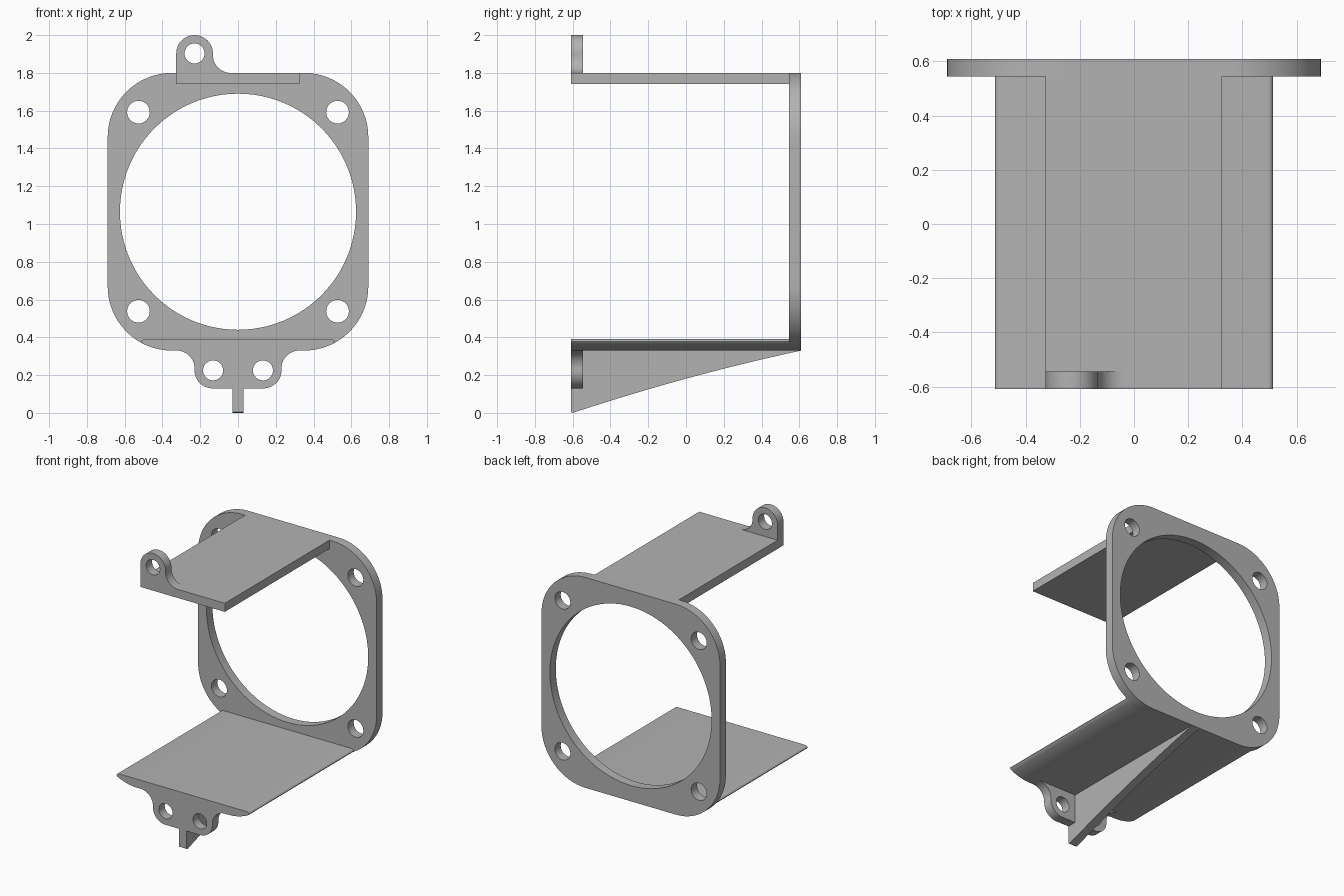
import bpy
import bmesh
from math import sin, cos, radians, asin, degrees, sqrt

if "Cube" in bpy.data.objects:
    bpy.data.objects.remove(bpy.data.objects["Cube"], do_unlink=True)

grey = bpy.data.materials.new("plain grey")
grey.use_nodes = True
colour = (0.448, 0.448, 0.448, 1)
grey.diffuse_color = colour
grey.node_tree.nodes["Principled BSDF"].inputs["Base Color"].default_value = colour

FRONT, BACK = -0.61, 0.61
THICK = 0.065
LOW, HIGH = 0.33, 1.80
MID = (LOW + HIGH) / 2


def arc(cx, cz, r, start, end, n=16):
    """Points on an arc, angles in degrees."""
    angles = [radians(start + (end - start) * i / n) for i in range(n + 1)]
    return [(cx + r * cos(a), cz + r * sin(a)) for a in angles]


def circle(cx, cz, r, n=32):
    return arc(cx, cz, r, 0, 360, n)[:-1]


def mirrored(half):
    """Close a right-hand half outline with its mirror image."""
    return half + [(-x, z) for x, z in reversed(half)]


def prism(name, outline, holes, start, end, axis="y"):
    """Extrude an outline with holes between two positions along an axis."""
    bm = bmesh.new()
    caps = [[], []]
    for loop in [outline] + holes:
        rings = []
        for cap, d in zip(caps, (start, end)):
            ring = [bm.verts.new((u, d, v) if axis == "y" else (d, u, v)) for u, v in loop]
            cap += [bm.edges.new((ring[i - 1], ring[i])) for i in range(len(ring))]
            rings.append(ring)
        a, b = rings
        for i in range(len(a)):
            bm.faces.new((a[i - 1], a[i], b[i], b[i - 1]))
    for cap in caps:
        bmesh.ops.triangle_fill(bm, edges=cap, use_beauty=True)
    bmesh.ops.recalc_face_normals(bm, faces=bm.faces)
    mesh = bpy.data.meshes.new(name)
    bm.to_mesh(mesh)
    bm.free()
    mesh.materials.append(grey)
    obj = bpy.data.objects.new(name, mesh)
    bpy.context.collection.objects.link(obj)
    bpy.ops.object.select_all(action="DESELECT")
    obj.select_set(True)
    bpy.context.view_layer.objects.active = obj
    bpy.ops.object.shade_smooth_by_angle(angle=radians(30))
    return obj


# Rear flange: rounded square ring with four screw holes
W, R = 0.69, 0.34
half = arc(W - R, LOW + R, R, -90, 0) + arc(W - R, HIGH - R, R, 0, 90)
screws = [circle(sx * 0.527, MID + sz * 0.527, 0.06) for sx in (-1, 1) for sz in (-1, 1)]
prism("rear_flange", mirrored(half), [circle(0, MID, 0.625, 96)] + screws, BACK - THICK, BACK)

# Top plate
prism("top_plate", [(-0.327, 1.74), (0.325, 1.74), (0.325, HIGH), (-0.327, HIGH)], [],
      FRONT, BACK - THICK)

# Bottom plate: its underside follows the flange corners, its tips are rounded
tip_z = 0.368
tip_angle = -degrees(asin((LOW + R - tip_z) / R))
half = arc(W - R, LOW + R, R, -90, tip_angle, 10)
tip_x = half[-1][0]
half += arc(tip_x - 0.012, 0.39 - 0.02, 0.02, 20, 90, 6)
prism("bottom_plate", mirrored(half), [], FRONT, BACK - THICK)

# Ear with one hole on the top plate
ear = [(-0.327, HIGH)] + arc(-0.23, 1.903, 0.097, 180, 0, 24)
ear += arc(-0.038, 1.895, 0.095, 180, 270)
prism("top_ear", ear, [circle(-0.23, 1.903, 0.053)], FRONT, FRONT + THICK)

# Lower bracket with two holes and filleted shoulders
half = arc(0.135, 0.225, 0.095, -90, 0) + arc(0.325, 0.235, 0.095, 180, 90)
prism("lower_bracket", mirrored(half), [circle(s * 0.132, 0.225, 0.053) for s in (-1, 1)],
      FRONT, FRONT + THICK)

# Central rib: gently bowed wedge under the bottom plate
steps = [i / 16 for i in range(17)]
lower = [(FRONT + 0.01 + (BACK - FRONT - 0.01) * t, LOW * t + 0.07 * t * (1 - t)) for t in steps]
prism("centre_rib", [(FRONT, LOW), (FRONT, 0.006)] + lower, [], -0.03, 0.03, "x")
